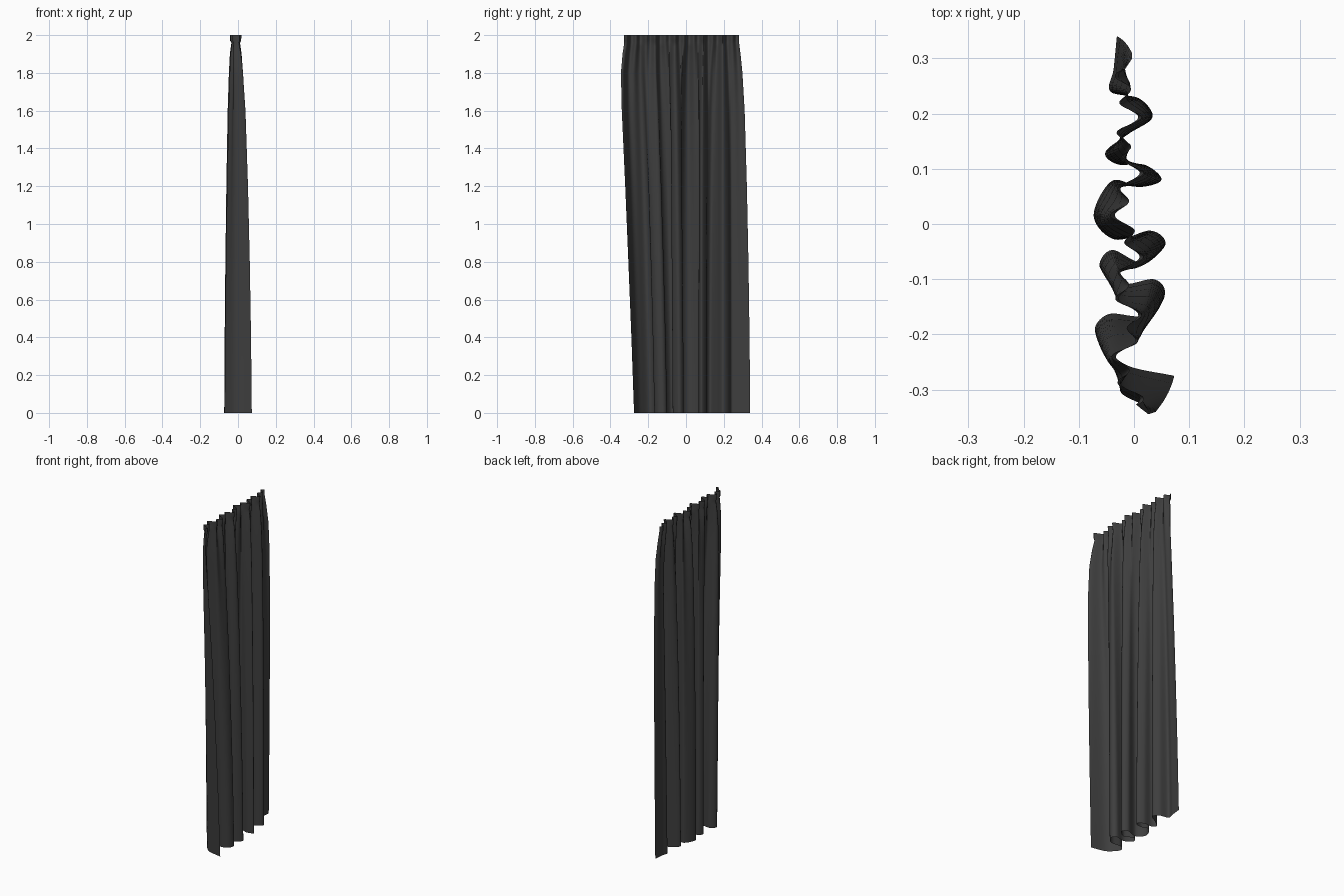
import bpy
import math
from mathutils import Vector

default_cube = bpy.data.objects.get("Cube")
if default_cube:
    bpy.data.objects.remove(default_cube, do_unlink=True)

HEIGHT = 2.0
COLUMNS = 300
PLEATS = 12

# Hem line on the floor, from the front end to the back end
HEM = [(.073, -.275), (-.01, -.257), (-.05, -.225), (-.071, -.19), (-.045, -.163),
       (.01, -.167), (.045, -.15), (.056, -.12), (.035, -.1), (-.02, -.108),
       (-.062, -.078), (-.04, -.047), (.015, -.07), (.057, -.037), (.03, -.012),
       (-.035, -.028), (-.073, .015), (-.04, .078), (.01, .067), (.05, .08),
       (.02, .107), (-.03, .108), (-.052, .13), (-.01, .163), (.033, .193),
       (.01, .227), (-.043, .24), (-.037, .28), (-.031, .34)]

# Height, share of the hem shape, sideways bulge, pleat scale
LEVELS = [(0, 1, 0, 1), (.4, .94, .28, 1), (.8, .84, .56, 1), (1.2, .7, .8, 1),
          (1.6, .5, 1, 1), (1.8, .3, .85, 1), (1.9, .13, .4, 1),
          (1.96, 0, 0, .85), (1.97, 0, 0, 1.1), (HEIGHT, 0, 0, 1.15)]


def spline(points, samples):
    """Smooth curve through the points."""
    pts = [Vector(p) for p in points]
    pts = [2 * pts[0] - pts[1]] + pts + [2 * pts[-1] - pts[-2]]
    spans = len(points) - 1
    result = []
    for k in range(samples + 1):
        pos = k / samples * spans
        i = min(int(pos), spans - 1)
        f = pos - i
        a, b, c, d = pts[i:i + 4]
        result.append(b + (c - a) * f / 2
                      + (a - 2.5 * b + 2 * c - d / 2) * f ** 2
                      + (1.5 * (b - c) + (d - a) / 2) * f ** 3)
    return result


def resample(curve, count):
    """Evenly spaced points along a dense curve."""
    lengths = [0.0]
    for a, b in zip(curve, curve[1:]):
        lengths.append(lengths[-1] + (b - a).length)
    result, i = [], 0
    for k in range(count + 1):
        target = lengths[-1] * k / count
        while i < len(curve) - 2 and lengths[i + 1] < target:
            i += 1
        f = (target - lengths[i]) / (lengths[i + 1] - lengths[i])
        result.append(curve[i].lerp(curve[i + 1], f))
    return result


def cloth_point(hem, t, level):
    """Blend from the gathered heading to the loose hem."""
    z, share, bulge, scale = level
    ripple = .014 * math.sin(math.tau * PLEATS * t)
    heading = Vector((-.01 + scale * (.22 * hem.x + ripple), -.327 + .608 * t))
    p = heading.lerp(hem, share)
    p.x += .02 * bulge * t ** 8
    p.y -= .039 * bulge * (1 - t) ** 3
    return (p.x, p.y, z)


# Rows of the cloth, with extra rows between the key heights
rows = []
for low, high in zip(LEVELS, LEVELS[1:]):
    steps = 3 if high[0] - low[0] > .05 else 1
    for s in range(steps):
        rows.append([a + (b - a) * s / steps for a, b in zip(low, high)])
rows.append(LEVELS[-1])

hem_line = resample(spline(HEM, 2000), COLUMNS)
verts = [cloth_point(p, k / COLUMNS, row)
         for row in rows for k, p in enumerate(hem_line)]
width = COLUMNS + 1
faces = [(r * width + c, r * width + c + 1, (r + 1) * width + c + 1, (r + 1) * width + c)
         for r in range(len(rows) - 1) for c in range(COLUMNS)]

# Curtain cloth
mesh = bpy.data.meshes.new("curtain")
mesh.from_pydata(verts, [], faces)
mesh.update()
curtain = bpy.data.objects.new("curtain", mesh)
bpy.context.collection.objects.link(curtain)

# Charcoal fabric
fabric = bpy.data.materials.new("charcoal fabric")
fabric.use_nodes = True
colour = (.048, .048, .048, 1)
fabric.diffuse_color = colour
fabric.node_tree.nodes["Principled BSDF"].inputs["Base Color"].default_value = colour
mesh.materials.append(fabric)

bpy.ops.object.select_all(action="DESELECT")
curtain.select_set(True)
bpy.context.view_layer.objects.active = curtain
bpy.ops.object.shade_smooth_by_angle(angle=math.radians(60))
